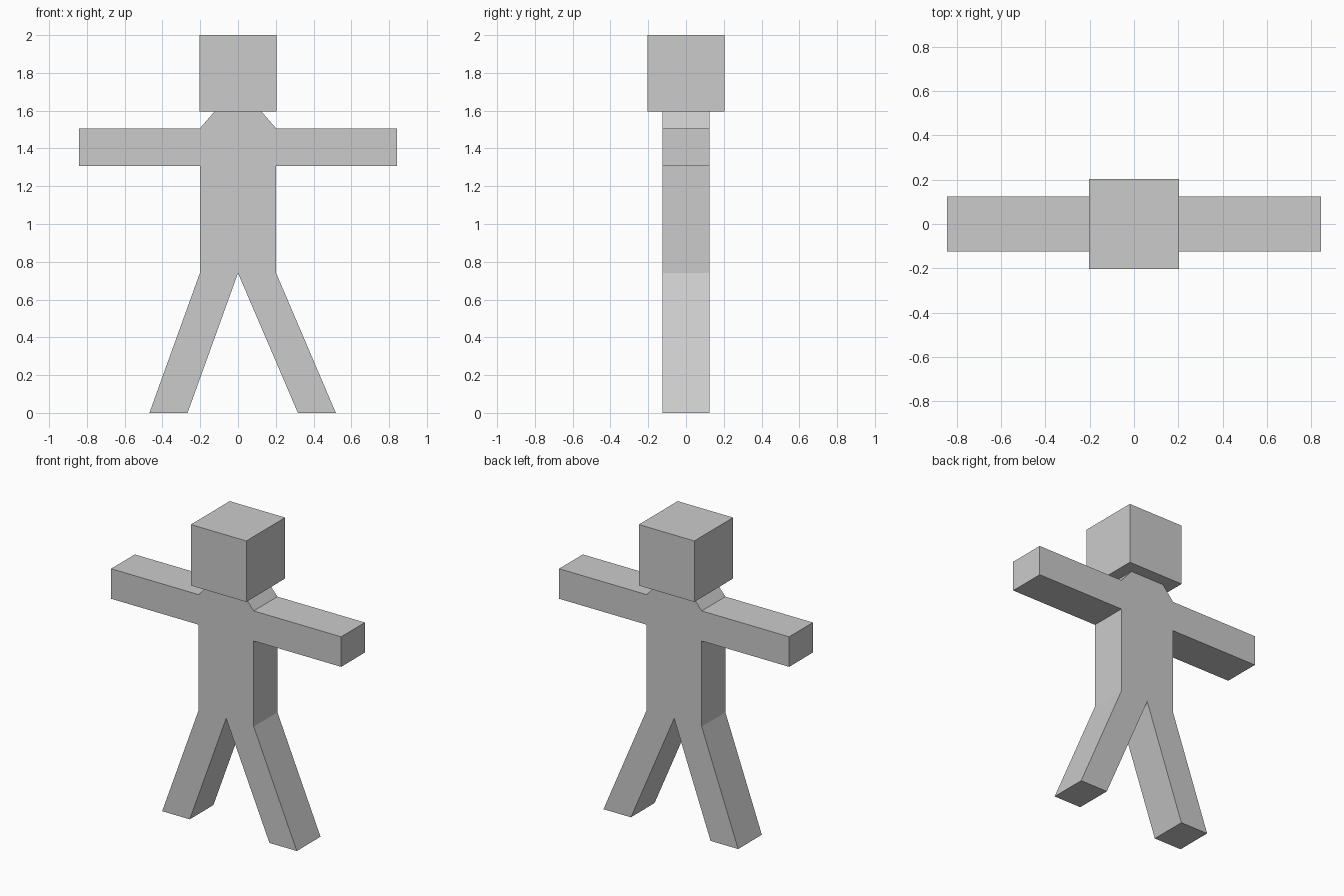
import bpy
import bmesh
from mathutils import Vector

if "Cube" in bpy.data.objects:
    bpy.data.objects.remove(bpy.data.objects["Cube"])


def extrude_profile(name, points, depth):
    """Extrude an x-z outline along y, centred on y = 0."""
    bm = bmesh.new()
    face = bm.faces.new([bm.verts.new((x, -depth / 2, z)) for x, z in points])
    result = bmesh.ops.extrude_face_region(bm, geom=[face])
    moved = [g for g in result["geom"] if isinstance(g, bmesh.types.BMVert)]
    bmesh.ops.translate(bm, verts=moved, vec=Vector((0, depth, 0)))
    bmesh.ops.recalc_face_normals(bm, faces=bm.faces)
    mesh = bpy.data.meshes.new(name)
    bm.to_mesh(mesh)
    bm.free()
    obj = bpy.data.objects.new(name, mesh)
    bpy.context.collection.objects.link(obj)
    return obj


NECK_Z = 1.596

# Symmetric upper half: neck, shoulder slope, arm, waist (right side, top to bottom)
right_side = [(0.124, NECK_Z), (0.202, 1.506), (0.843, 1.506),
              (0.843, 1.307), (0.202, 1.307), (0.202, 0.74)]
left_side = [(-x, z) for x, z in reversed(right_side)]

# Legs: the right foot is planted a little wider than the left
legs = [(0.518, 0), (0.317, 0), (0, 0.74), (-0.267, 0), (-0.469, 0)]

# Seamless body of torso, arms and legs
extrude_profile("body", right_side + legs + left_side, 0.248)

# Cube head resting on the neck
h = 0.203
extrude_profile("head", [(-h, NECK_Z), (h, NECK_Z), (h, 2), (-h, 2)], 2 * h)
